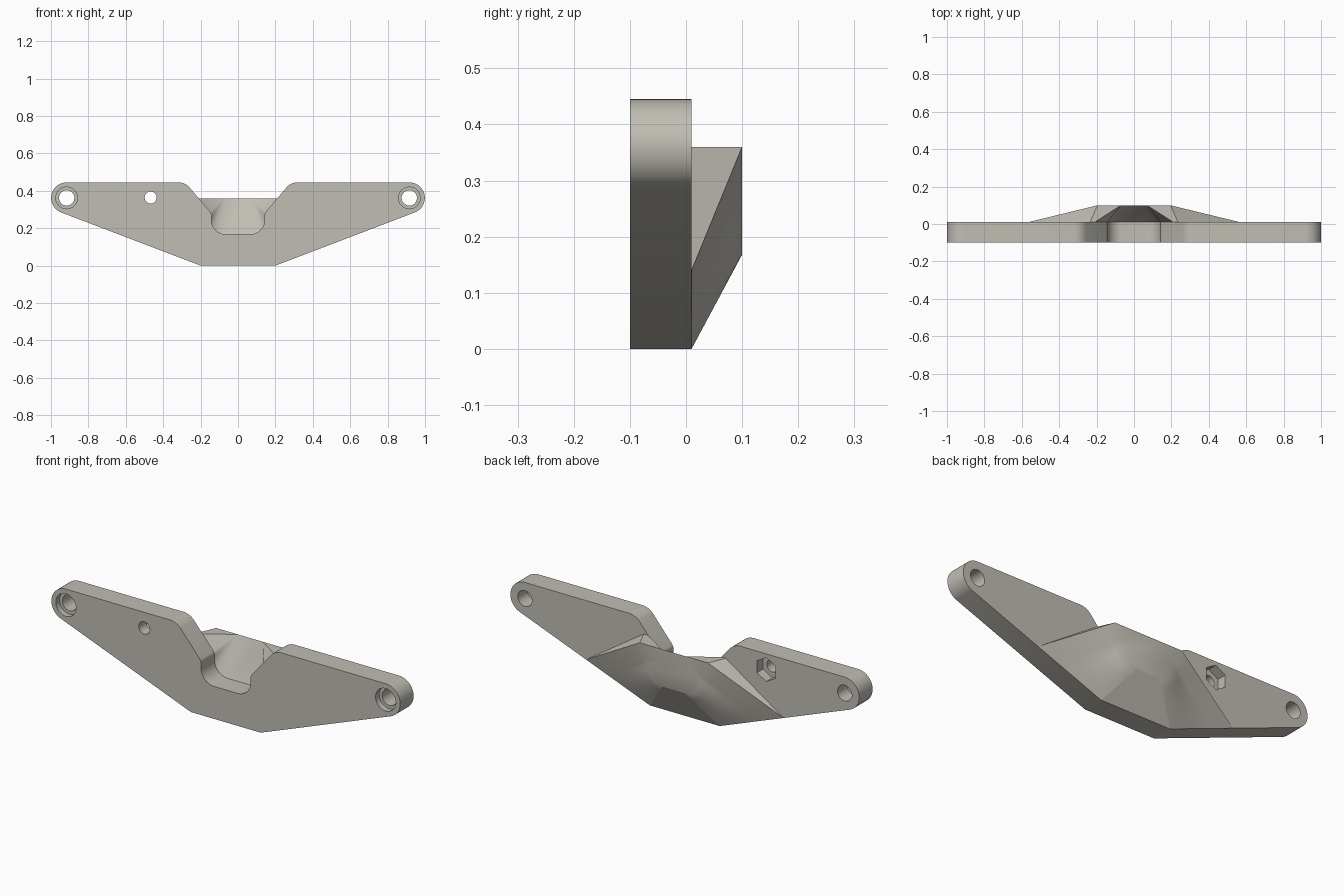
import bpy, bmesh, math
from mathutils import Vector

if "Cube" in bpy.data.objects:
    bpy.data.objects.remove(bpy.data.objects["Cube"])

FRONT, BACK, TIP = -0.10, 0.01, 0.10
TOP, SHELF, FLOOR = 0.445, 0.36, 0.168

paint = bpy.data.materials.new("warm grey")
paint.diffuse_color = (0.53, 0.51, 0.455, 1)
paint.use_nodes = True
paint.node_tree.nodes["Principled BSDF"].inputs["Base Color"].default_value = paint.diffuse_color


def finish(name, bm):
    bmesh.ops.remove_doubles(bm, verts=bm.verts, dist=1e-5)
    bmesh.ops.recalc_face_normals(bm, faces=bm.faces)
    me = bpy.data.meshes.new(name)
    bm.to_mesh(me)
    bm.free()
    me.materials.append(paint)
    ob = bpy.data.objects.new(name, me)
    bpy.context.collection.objects.link(ob)
    return ob


def smooth(ob, angle):
    bpy.ops.object.select_all(action='DESELECT')
    ob.select_set(True)
    bpy.context.view_layer.objects.active = ob
    bpy.ops.object.shade_smooth_by_angle(angle=math.radians(angle))


def fillet(prev, corner, nxt, r, n=8):
    """Arc of radius r replacing a corner."""
    p, c, q = Vector(prev), Vector(corner), Vector(nxt)
    u, v = (p - c).normalized(), (q - c).normalized()
    half = u.angle(v) / 2
    mid = c + (u + v).normalized() * r / math.sin(half)
    a, b = c + u * r / math.tan(half) - mid, c + v * r / math.tan(half) - mid
    sweep = a.angle(b)
    return [tuple(mid + (a * math.sin((1 - i / n) * sweep) + b * math.sin(i / n * sweep))
                  / math.sin(sweep)) for i in range(n + 1)]


def prism(name, pts, y0, y1):
    bm = bmesh.new()
    face = bm.faces.new([bm.verts.new((x, y0, z)) for x, z in pts])
    new = bmesh.ops.extrude_face_region(bm, geom=[face])["geom"]
    verts = [g for g in new if isinstance(g, bmesh.types.BMVert)]
    bmesh.ops.translate(bm, verts=verts, vec=(0, y1 - y0, 0))
    return finish(name, bm)


def ring(cx, cz, r, n):
    return [(cx + r * math.sin(math.tau * i / n), cz + r * math.cos(math.tau * i / n))
            for i in range(n)]


# Plate outline, right half from bottom centre round to the notch floor
EYE, R = (0.916, 0.362), 0.083
outline = [(0.2, 0.0)]
for i in range(25):
    a = math.radians(-69 + 159 * i / 24)
    outline.append((EYE[0] + R * math.cos(a), EYE[1] + R * math.sin(a)))
shoulder, elbow, base = (0.282, TOP), (0.142, 0.28), (0.142, FLOOR)
outline += fillet((0.8, TOP), shoulder, elbow, 0.08)
notch = fillet(shoulder, elbow, base, 0.03, 4) + fillet(elbow, base, (0, FLOOR), 0.075, 10)
outline += notch
plate = prism("plate", outline + [(-x, z) for x, z in reversed(outline)], FRONT, BACK)

# Bolt holes, counterbores, small hole and hexagonal nut pocket
cutters = []
for s in (-1, 1):
    cutters.append(prism("bolt_cutter", ring(s * EYE[0], EYE[1], 0.041, 40), -0.2, 0.2))
    cutters.append(prism("counterbore_cutter", ring(s * EYE[0], EYE[1], 0.058, 40), -0.2, FRONT + 0.03))
cutters.append(prism("pin_cutter", ring(-0.467, 0.364, 0.032, 32), -0.2, 0.2))
cutters.append(prism("nut_cutter", ring(-0.467, 0.364, 0.062, 6), BACK - 0.05, 0.2))
for c in cutters:
    m = plate.modifiers.new("cut", 'BOOLEAN')
    m.operation, m.solver, m.object = 'DIFFERENCE', 'EXACT', c
    bpy.context.view_layer.objects.active = plate
    bpy.ops.object.modifier_apply(modifier=m.name)
for c in cutters:
    bpy.data.objects.remove(c)
smooth(plate, 30)

# Rear boss: lofted from the plate back to a smaller U-shaped end face
end = [(0.195, SHELF)] + notch
steps = len(end) - 1
run = [0.0]
for p, q in zip(end, end[1:]):
    run.append(run[-1] + math.dist(p, q))
bm = bmesh.new()


def face(pts, s):
    bm.faces.new([bm.verts.new((s * x, y, z)) for x, y, z in pts])


apex = (0.07, TIP, SHELF)
crown = (0.195, TIP, SHELF)
wing = (0.565, BACK, 0.14)
outer = (0.235, BACK, SHELF)
lip = (0.21, BACK, SHELF)
for s in (-1, 1):
    # flank, ruled from the sloping lower edge to the end face
    rows = []
    for i, (x, z) in enumerate(end):
        t = run[i] / run[-1]
        lo = Vector((0.565 - 0.365 * t, BACK, 0.14 * (1 - t)))
        hi = Vector((x, TIP, z))
        rows.append([tuple(lo.lerp(hi, k / 6)) for k in range(7)])
    for a, b in zip(rows, rows[1:]):
        for k in range(6):
            face((a[k], b[k], b[k + 1], a[k + 1]), s)
    # upper flank and flat shelf
    face((wing, crown, outer), s)
    face((lip, outer, crown, apex), s)
    # scoop cheek rising from the notch to the back edge
    u = [lip] + [(x, BACK, z) for x, z in notch]
    for a, b in zip(u, u[1:]):
        face((a, b, apex), s)
x0 = notch[-1][0]
face(((-x0, BACK, FLOOR), (x0, BACK, FLOOR), apex, (-0.07, TIP, SHELF)), 1)
face(((-0.2, BACK, 0), (0.2, BACK, 0), (x0, TIP, FLOOR), (-x0, TIP, FLOOR)), 1)
# end face
loop = end + [(-x, z) for x, z in reversed(end)] + [(-0.07, SHELF), (0.07, SHELF)]
face([(x, TIP, z) for x, z in loop], 1)
smooth(finish("rear_boss", bm), 28)
